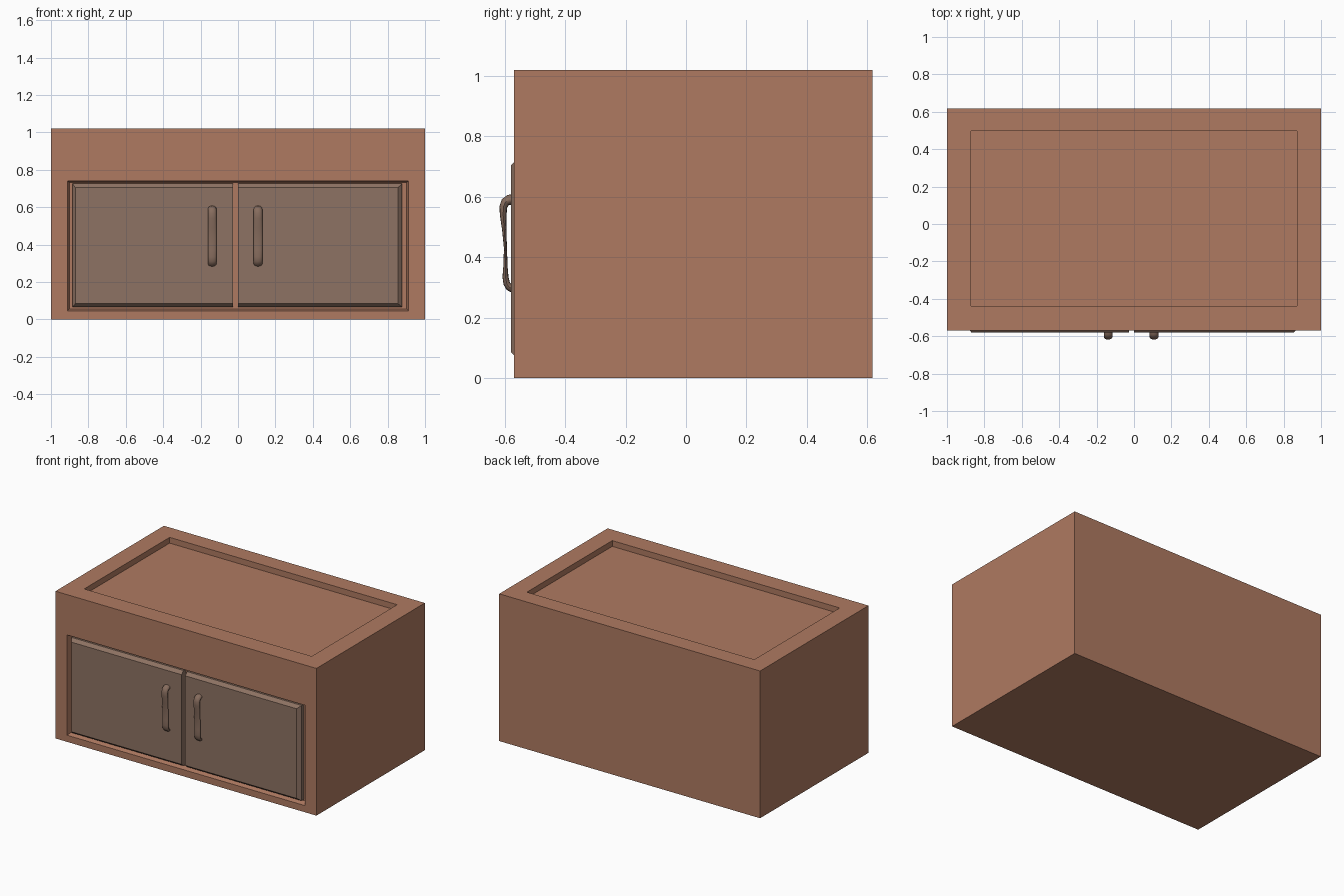
import bpy, bmesh, math
from mathutils import Vector

if "Cube" in bpy.data.objects:
    bpy.data.objects.remove(bpy.data.objects["Cube"])


def material(name, rgb):
    m = bpy.data.materials.new(name)
    m.diffuse_color = (*rgb, 1)
    m.use_nodes = True
    m.node_tree.nodes["Principled BSDF"].inputs["Base Color"].default_value = m.diffuse_color
    return m


wood = material("terracotta wood", (0.43, 0.195, 0.12))
panel = material("door panel", (0.27, 0.17, 0.125))
metal = material("handle brown", (0.24, 0.15, 0.11))


def finish(bm, name, mat):
    bmesh.ops.recalc_face_normals(bm, faces=bm.faces)
    me = bpy.data.meshes.new(name)
    bm.to_mesh(me)
    bm.free()
    ob = bpy.data.objects.new(name, me)
    me.materials.append(mat)
    bpy.context.collection.objects.link(ob)
    return ob


def place(face, lo, hi):
    """Move the four corners of a rectangular face to new bounds."""
    c = face.calc_center_median()
    for v in face.verts:
        v.co = Vector([lo[i] if v.co[i] < c[i] - 1e-6 else
                       hi[i] if v.co[i] > c[i] + 1e-6 else lo[i] for i in range(3)])


def box(lo, hi):
    bm = bmesh.new()
    bmesh.ops.create_cube(bm, size=1)
    for v in bm.verts:
        v.co = Vector([hi[i] if v.co[i] > 0 else lo[i] for i in range(3)])
    bm.normal_update()
    return bm


def face_towards(bm, d):
    return max(bm.faces, key=lambda f: f.normal.dot(Vector(d)))


def recess(bm, face, rim_lo, rim_hi, floor_lo, floor_hi):
    bmesh.ops.inset_individual(bm, faces=[face], thickness=0.1)
    place(face, rim_lo, rim_hi)
    new = bmesh.ops.extrude_discrete_faces(bm, faces=[face])["faces"][0]
    place(new, floor_lo, floor_hi)


# Cabinet body with a sunken top and a recessed door opening
bm = box((-1, -0.57, 0), (1, 0.617, 1.02))
top, front = face_towards(bm, (0, 0, 1)), face_towards(bm, (0, -1, 0))
recess(bm, top, (-0.872, -0.438, 1.02), (0.872, 0.497, 1.02),
       (-0.872, -0.438, 0.98), (0.872, 0.497, 0.98))
recess(bm, front, (-0.912, -0.57, 0.046), (0.912, -0.57, 0.741),
       (-0.902, -0.53, 0.056), (0.902, -0.53, 0.731))
finish(bm, "cabinet_body", wood)

# Doors: slabs with chamfered outer edges, straight at the centre gap
for name, x0, x1, f0, f1 in (("left_door", -0.885, -0.027, -0.87, -0.027),
                             ("right_door", 0.0, 0.878, 0.0, 0.855)):
    bm = box((x0, -0.558, 0.066), (x1, -0.53, 0.726))
    f = face_towards(bm, (0, -1, 0))
    f = bmesh.ops.extrude_discrete_faces(bm, faces=[f])["faces"][0]
    place(f, (f0, -0.579, 0.084), (f1, -0.579, 0.705))
    finish(bm, name, panel)

# Handles: flattened tube swept along a wavy path of (y, z, half thickness)
path = [(-0.572, 0.591, 0.018), (-0.586, 0.590, 0.017), (-0.598, 0.583, 0.015),
        (-0.605, 0.566, 0.013), (-0.6055, 0.54, 0.011), (-0.602, 0.49, 0.007),
        (-0.598, 0.43, 0.005), (-0.598, 0.37, 0.007), (-0.598, 0.335, 0.010),
        (-0.594, 0.313, 0.011), (-0.586, 0.301, 0.012), (-0.572, 0.294, 0.013)]
SIDES = 12


def handle(name, x):
    bm = bmesh.new()
    rings = []
    for i, (y, z, t) in enumerate(path):
        a, b = path[max(i - 1, 0)], path[min(i + 1, len(path) - 1)]
        tan = Vector((0, b[0] - a[0], b[1] - a[1])).normalized()
        nrm = Vector((0, -tan.z, tan.y))
        rings.append([bm.verts.new(Vector((x + 0.023 * math.cos(u), y, z)) + nrm * t * math.sin(u))
                      for u in (2 * math.pi * k / SIDES for k in range(SIDES))])
    for r, s in zip(rings, rings[1:]):
        for k in range(SIDES):
            n = (k + 1) % SIDES
            bm.faces.new((r[k], r[n], s[n], s[k]))
    bm.faces.new(rings[0])
    bm.faces.new(rings[-1])
    ob = finish(bm, name, metal)
    bpy.ops.object.select_all(action='DESELECT')
    ob.select_set(True)
    bpy.context.view_layer.objects.active = ob
    bpy.ops.object.shade_smooth_by_angle(angle=math.radians(40))


handle("left_handle", -0.138)
handle("right_handle", 0.107)
